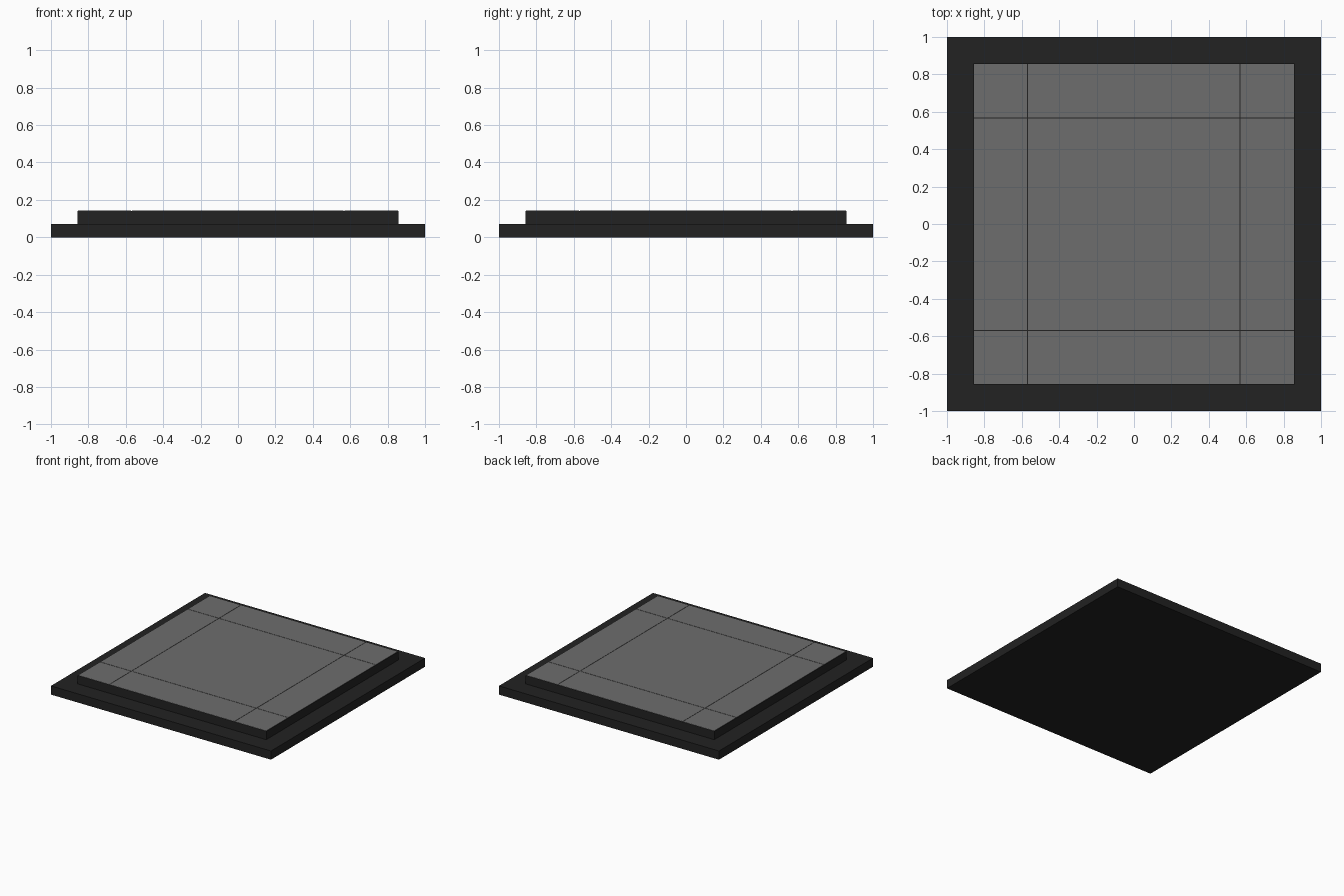
import bpy, bmesh

if "Cube" in bpy.data.objects:
    bpy.data.objects.remove(bpy.data.objects["Cube"])


def material(name, value):
    m = bpy.data.materials.new(name)
    m.diffuse_color = (value, value, value, 1)
    m.use_nodes = True
    m.node_tree.nodes["Principled BSDF"].inputs["Base Color"].default_value = m.diffuse_color
    return m


dark = material("charcoal", 0.016)
grey = material("mid grey", 0.155)


def box(name, x0, x1, y0, y1, z0, z1, mat):
    bm = bmesh.new()
    bmesh.ops.create_cube(bm, size=1)
    for v in bm.verts:
        v.co = (x1 if v.co.x > 0 else x0,
                y1 if v.co.y > 0 else y0,
                z1 if v.co.z > 0 else z0)
    me = bpy.data.meshes.new(name)
    bm.to_mesh(me)
    bm.free()
    me.materials.append(mat)
    ob = bpy.data.objects.new(name, me)
    bpy.context.collection.objects.link(ob)
    return ob


STEP = 1 / 14      # thickness of each layer
R = 6 / 7          # half width of the raised layer
SEAM = 0.002       # half width of the panel seams
SKIN = 0.002       # thickness of the grey panels

# Two stacked dark slabs
box("base_slab", -1, 1, -1, 1, 0, STEP, dark)
box("raised_slab", -R, R, -R, R, STEP, 2 * STEP - SKIN, dark)

# Nine thin grey panels separated by narrow dark seams
cuts = [-R, -0.57, 0.567, R]
spans = [(a + SEAM, b - SEAM) for a, b in zip(cuts, cuts[1:])]
for i, (x0, x1) in enumerate(spans):
    for j, (y0, y1) in enumerate(spans):
        box(f"top_panel_{i}_{j}", x0, x1, y0, y1,
            2 * STEP - SKIN, 2 * STEP, grey)
